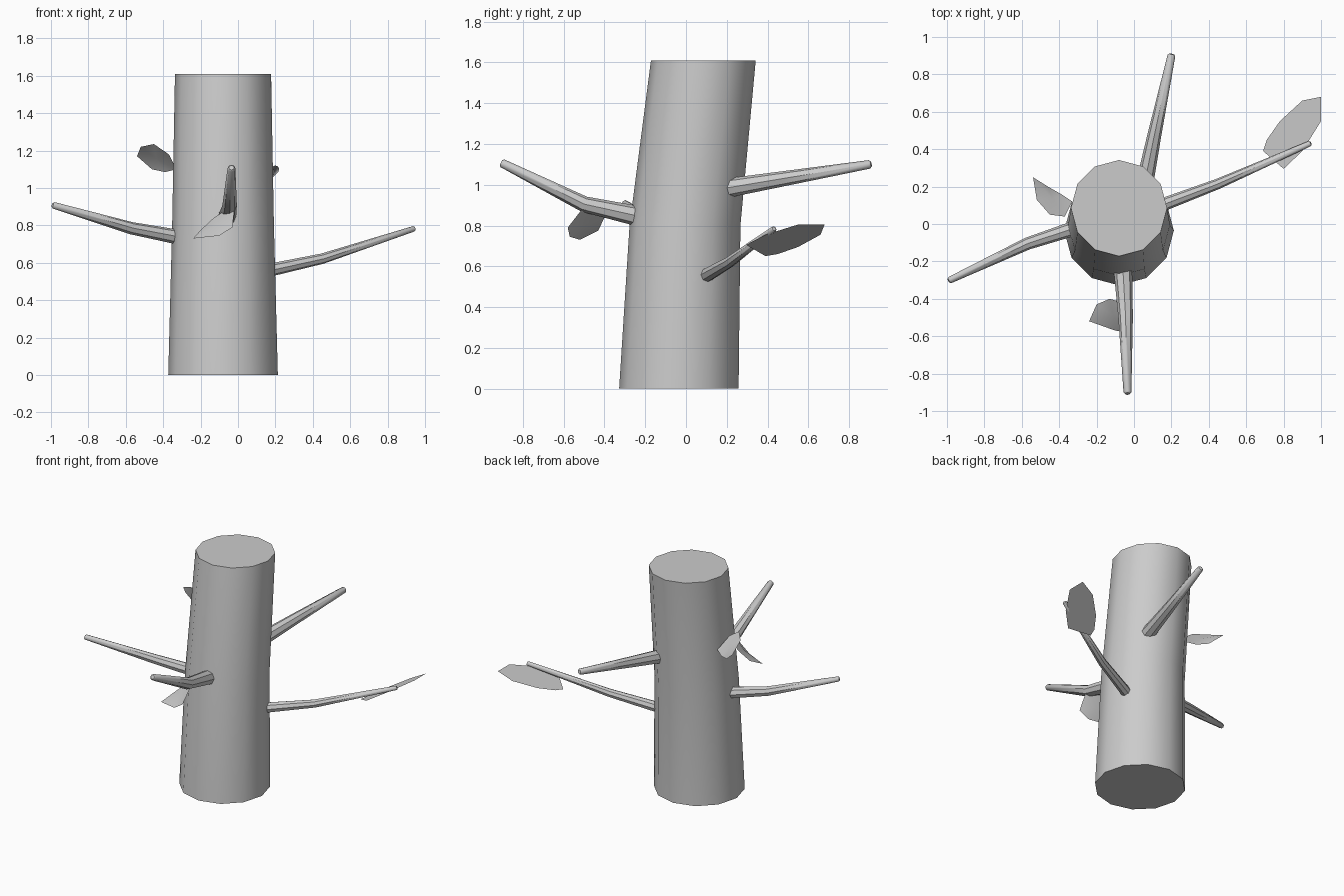
import bpy, bmesh, math
from mathutils import Vector

cube = bpy.data.objects.get("Cube")
if cube:
    bpy.data.objects.remove(cube, do_unlink=True)

bark = bpy.data.materials.new("grey_bark")
bark.use_nodes = True
grey = (0.6, 0.6, 0.6, 1)
bark.diffuse_color = grey
bark.node_tree.nodes["Principled BSDF"].inputs["Base Color"].default_value = grey


def finish(name, bm, angle=40):
    mesh = bpy.data.meshes.new(name)
    bm.to_mesh(mesh)
    bm.free()
    mesh.materials.append(bark)
    obj = bpy.data.objects.new(name, mesh)
    bpy.context.collection.objects.link(obj)
    bpy.ops.object.select_all(action='DESELECT')
    obj.select_set(True)
    bpy.context.view_layer.objects.active = obj
    bpy.ops.object.shade_smooth_by_angle(angle=math.radians(angle))
    return obj


def skin(name, rings):
    """Bridge equal rings of points and cap both ends."""
    bm = bmesh.new()
    loops = [[bm.verts.new(p) for p in ring] for ring in rings]
    n = len(loops[0])
    for a, b in zip(loops, loops[1:]):
        for i in range(n):
            j = (i + 1) % n
            bm.faces.new((a[i], a[j], b[j], b[i]))
    bm.faces.new(loops[0][::-1])
    bm.faces.new(loops[-1])
    bmesh.ops.recalc_face_normals(bm, faces=bm.faces)
    return finish(name, bm)


def circle(center, radius, sides, u, v):
    turns = [math.tau * i / sides for i in range(sides)]
    return [center + radius * (math.cos(t) * u + math.sin(t) * v) for t in turns]


def branch(name, path):
    """Tapered tube through (x, y, z, radius) stations with a chamfered tip."""
    pts = [Vector(p[:3]) for p in path]
    radii = [p[3] for p in path]
    end = (pts[-1] - pts[-2]).normalized()
    pts.append(pts[-1] + end * radii[-1] * 0.4)
    radii.append(radii[-1] * 0.65)
    rings = []
    for i, p in enumerate(pts):
        along = (pts[min(i + 1, len(pts) - 1)] - pts[max(i - 1, 0)]).normalized()
        u = along.cross(Vector((0, 0, 1))).normalized()
        rings.append(circle(p, radii[i], 8, u, u.cross(along)))
    return skin(name, rings)


def leaf(name, outline):
    """Thin blade: a fan of faces around the middle of the outline."""
    bm = bmesh.new()
    rim = [bm.verts.new(p) for p in outline]
    mid = bm.verts.new(sum((v.co for v in rim), Vector()) / len(rim))
    for a, b in zip(rim, rim[1:] + rim[:1]):
        bm.faces.new((a, b, mid))
    return finish(name, bm, 60)


# Leaning twelve-sided trunk: (y, z, radius)
X, Y = Vector((1, 0, 0)), Vector((0, 1, 0))
trunk = [(-0.035, 0, 0.293), (-0.005, 0.8, 0.272), (0.085, 1.61, 0.257)]
skin("trunk", [circle(Vector((-0.08, y, z)), r, 12, X, Y) for y, z, r in trunk])

# Branches, each rooted inside the trunk
branch("left_branch", [(0.12, 0.09, 0.55, 0.036), (0.45, 0.215, 0.622, 0.028),
                       (0.94, 0.43, 0.782, 0.015)])
branch("right_branch", [(-0.28, -0.01, 0.73, 0.041), (-0.57, -0.105, 0.785, 0.033),
                        (-0.985, -0.3, 0.907, 0.018)])
branch("front_branch", [(-0.06, -0.23, 0.845, 0.05), (-0.045, -0.5, 0.905, 0.039),
                        (-0.035, -0.9, 1.105, 0.021)])
branch("back_branch", [(0.055, 0.21, 0.985, 0.047), (0.11, 0.48, 1.03, 0.037),
                       (0.2, 0.9, 1.1, 0.021)])

# Leaves
side = [(0.69, 0.39), (0.71, 0.45), (0.78, 0.55), (0.90, 0.66), (1.0, 0.68),
        (1.0, 0.55), (0.90, 0.39), (0.80, 0.295)]
leaf("left_leaf", [(x, y, 0.65 + 0.5 * (x - 0.69)) for x, y in side])
leaf("front_leaf", [(-0.24, -0.52, 0.73), (-0.2, -0.43, 0.775), (-0.13, -0.40, 0.84),
                    (-0.06, -0.42, 0.885), (-0.02, -0.51, 0.88), (-0.03, -0.58, 0.79),
                    (-0.1, -0.57, 0.745)])
leaf("trunk_leaf", [(-0.54, 0.25, 1.17), (-0.52, 0.13, 1.22), (-0.45, 0.05, 1.235),
                    (-0.37, 0.04, 1.18), (-0.33, 0.12, 1.10), (-0.39, 0.16, 1.085),
                    (-0.46, 0.20, 1.10)])
